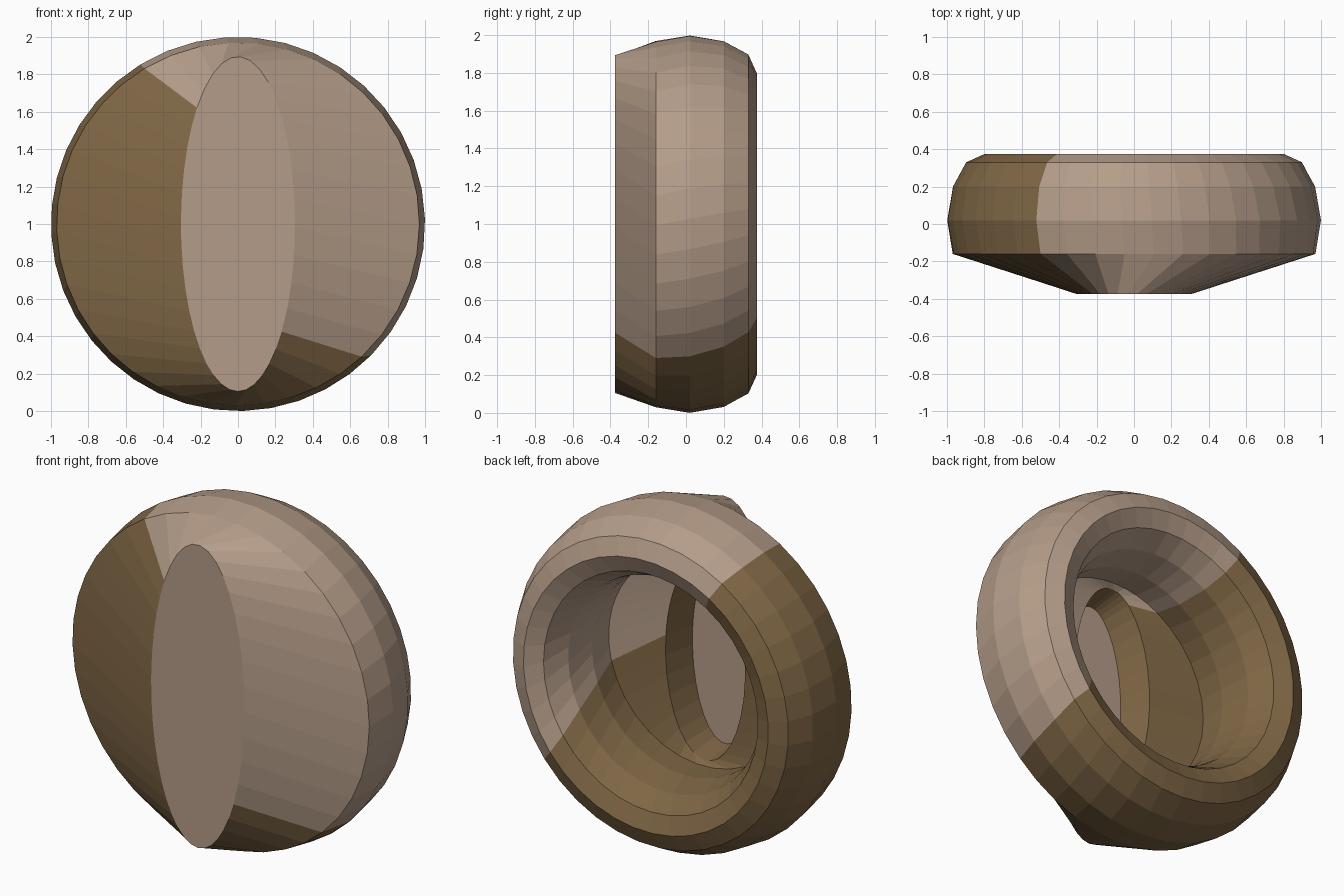
import bpy, bmesh, math

if "Cube" in bpy.data.objects:
    bpy.data.objects.remove(bpy.data.objects["Cube"])


def material(name, rgb):
    m = bpy.data.materials.new(name)
    m.diffuse_color = (*rgb, 1)
    m.use_nodes = True
    m.node_tree.nodes["Principled BSDF"].inputs["Base Color"].default_value = m.diffuse_color
    return m


light = material("pale_tan", (0.46, 0.335, 0.25))
brown = material("brown", (0.215, 0.135, 0.06))

LIGHT_COLS, BROWN_COLS = 18, 22
N = LIGHT_COLS + BROWN_COLS

# Cross-section loops from front face, over the outside, to the inner recess:
# (half width, half height, y, lower colour seam angle, upper colour seam angle)
loops = [
    (0.305, 0.895, -0.375, -40, 136),   # flat oval front face
    (0.97, 0.97, -0.16, -47, 121),      # outer band
    (1.00, 1.00, 0.02, -44.5, 121.5),
    (0.97, 0.97, 0.20, -42, 121.5),
    (0.90, 0.90, 0.33, -39.5, 121),
    (0.80, 0.80, 0.375, -38.5, 121),    # back lip
    (0.70, 0.70, 0.33, -35, 121),       # inside of the hole
    (0.63, 0.63, 0.20, -28, 121),
    (0.60, 0.60, 0.02, -20, 120),
    (0.61, 0.61, -0.15, -14, 118),
    (0.26, 0.59, -0.18, 8, 115),        # recess opening
    (0.21, 0.56, -0.36, 8, 115),        # recess bottom
]
RECESS_WALL = len(loops) - 2


def loop_angle(j, low, high):
    if j <= LIGHT_COLS:
        a = low + (high - low) * j / LIGHT_COLS
    else:
        a = high + (low + 360 - high) * (j - LIGHT_COLS) / BROWN_COLS
    return math.radians(a)


bm = bmesh.new()
rings = []
for a, b, y, low, high in loops:
    ring = []
    for j in range(N):
        t = loop_angle(j, low, high)
        ring.append(bm.verts.new((a * math.cos(t), y, 1 + b * math.sin(t))))
    rings.append(ring)

# Skin between loops, coloured by side of the seam
for i in range(len(rings) - 1):
    for j in range(N):
        k = (j + 1) % N
        f = bm.faces.new((rings[i][j], rings[i][k], rings[i + 1][k], rings[i + 1][j]))
        f.material_index = 1 if j >= LIGHT_COLS or i == RECESS_WALL else 0

# Oval front plate and recess bottom
bm.faces.new(rings[0])
bm.faces.new(rings[-1])
bmesh.ops.recalc_face_normals(bm, faces=bm.faces[:])

mesh = bpy.data.meshes.new("ring_band")
bm.to_mesh(mesh)
bm.free()
mesh.materials.append(light)
mesh.materials.append(brown)
obj = bpy.data.objects.new("ring_band", mesh)
bpy.context.collection.objects.link(obj)
